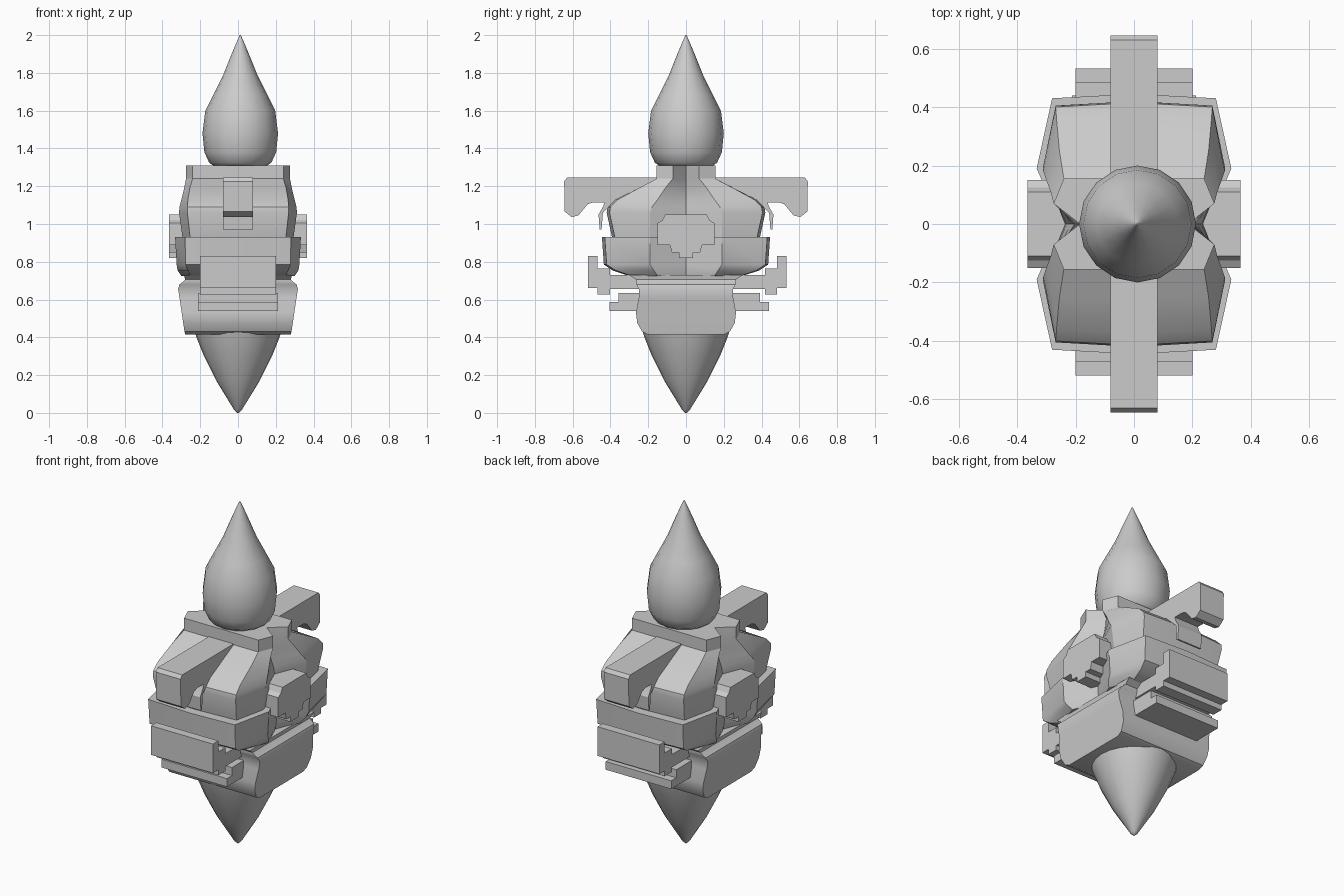
import bpy, bmesh, math


def finish(name, bm, angle=30):
    bmesh.ops.recalc_face_normals(bm, faces=bm.faces)
    me = bpy.data.meshes.new(name)
    bm.to_mesh(me)
    bm.free()
    ob = bpy.data.objects.new(name, me)
    bpy.context.collection.objects.link(ob)
    bpy.ops.object.select_all(action='DESELECT')
    ob.select_set(True)
    bpy.context.view_layer.objects.active = ob
    bpy.ops.object.shade_smooth_by_angle(angle=math.radians(angle))
    return ob


def loft(name, rings, angle=30):
    """Skin a list of closed rings (equal point counts) and cap both ends."""
    bm = bmesh.new()
    vs = [[bm.verts.new(p) for p in r] for r in rings]
    n = len(vs[0])
    for a, b in zip(vs, vs[1:]):
        for i in range(n):
            j = (i + 1) % n
            bm.faces.new((a[i], a[j], b[j], b[i]))
    bm.faces.new(vs[0])
    bm.faces.new(vs[-1])
    return finish(name, bm, angle)


def lathe(name, profile, x=0, n=16):
    return loft(name, [[(x + r * math.cos(2 * math.pi * i / n), r * math.sin(2 * math.pi * i / n), z)
                        for i in range(n)] for r, z in profile], 50)


def waisted(z, yf, yc, a, b, ym, c):
    """Barrel section with a pinched waist on the left and right."""
    q = [(0, yf), (a, yc), (b, ym), (c, 0)]
    half = q + [(x, -y) for x, y in q[2::-1]]
    full = half + [(-x, y) for x, y in half[-2:0:-1]]
    return [(x, y, z) for x, y in full]


def extrude_x(name, pts, x0, x1):
    return loft(name, [[(x, y, z) for y, z in pts] for x in (x0, x1)])


# Flame on top and pointed cone below
lathe("flame", [(0.13, 1.30), (0.165, 1.325), (0.19, 1.38), (0.2, 1.48), (0.185, 1.6), (0.14, 1.69),
                (0.09, 1.79), (0.05, 1.89), (0.025, 1.95), (0.003, 2.0)], x=0.012)
lathe("bottom_cone", [(0.004, 0), (0.02, 0.015), (0.115, 0.17), (0.18, 0.30), (0.22, 0.40), (0.235, 0.45)], n=24)

# Lower block with rounded underside
lower = [(0.28, 0.20, 0.415), (0.283, 0.232, 0.43), (0.29, 0.258, 0.475), (0.298, 0.265, 0.53),
         (0.31, 0.25, 0.61), (0.317, 0.25, 0.655), (0.31, 0.262, 0.68), (0.29, 0.265, 0.695),
         (0.28, 0.265, 0.705), (0.285, 0.30, 0.73)]
loft("lower_block", [[(x, y, z), (-x, y, z), (-x, -y, z), (x, -y, z)] for x, y, z in lower])

# Wide band around the middle
loft("middle_band", [waisted(*r) for r in (
    (0.725, .30, .29, .25, .30, .15, .24),
    (0.755, .39, .375, .265, .32, .17, .245),
    (0.785, .435, .42, .278, .325, .19, .25),
    (0.93, .445, .43, .28, .333, .19, .25))])

# Shouldered upper body and its collar
loft("upper_body", [waisted(*r) for r in (
    (0.90, .385, .37, .25, .29, .19, .24),
    (1.06, .42, .405, .268, .312, .19, .235),
    (1.09, .415, .40, .268, .31, .18, .23),
    (1.13, .375, .36, .265, .30, .15, .215),
    (1.19, .255, .25, .255, .285, .11, .2),
    (1.24, .155, .155, .24, .275, .07, .185),
    (1.31, .155, .155, .24, .275, .07, .185))])

# Arms, plates and rails mirrored on front and back
arm = [(0.14, 1.245), (0.63, 1.245), (0.645, 1.225), (0.642, 1.065), (0.605, 1.037), (0.57, 1.045),
       (0.52, 1.105), (0.49, 1.115), (0.38, 1.115), (0.25, 1.10), (0.14, 1.10)]
barb = [(0.38, 1.12), (0.42, 1.08), (0.44, 1.06), (0.447, 0.97), (0.457, 0.97), (0.463, 1.05), (0.44, 1.09), (0.43, 1.12)]
plate = [(0.525, 0.83), (0.525, 0.66), (0.475, 0.66), (0.475, 0.628), (0.41, 0.628), (0.41, 0.655), (0.24, 0.655),
         (0.24, 0.73), (0.41, 0.73), (0.41, 0.765), (0.475, 0.765), (0.475, 0.83)]
rail = [(0.22, 0.635), (0.375, 0.635), (0.375, 0.588), (0.422, 0.588), (0.422, 0.54), (0.22, 0.54)]
for side, s in (("front", -1), ("back", 1)):
    for name, pts, w, off in (("arm", arm, 0.08, 0), ("arm_barb", barb, 0.08, 0),
                              ("plate", plate, 0.2, 0.007), ("rail", rail, 0.212, 0.017)):
        extrude_x(f"{side}_{name}", [(s * y + off, z) for y, z in pts], -w, w)

# Stepped badges on the left and right
badge = [(0.11, 1.05), (0.125, 1.02), (0.15, 1.005), (0.15, 0.89), (0.085, 0.89), (0.075, 0.85), (0.037, 0.85), (0.037, 0.82)]
badge = badge + [(-y, z) for y, z in reversed(badge)]
for side, s in (("left", -1), ("right", 1)):
    extrude_x(f"{side}_badge", badge, s * 0.18, s * 0.365)
